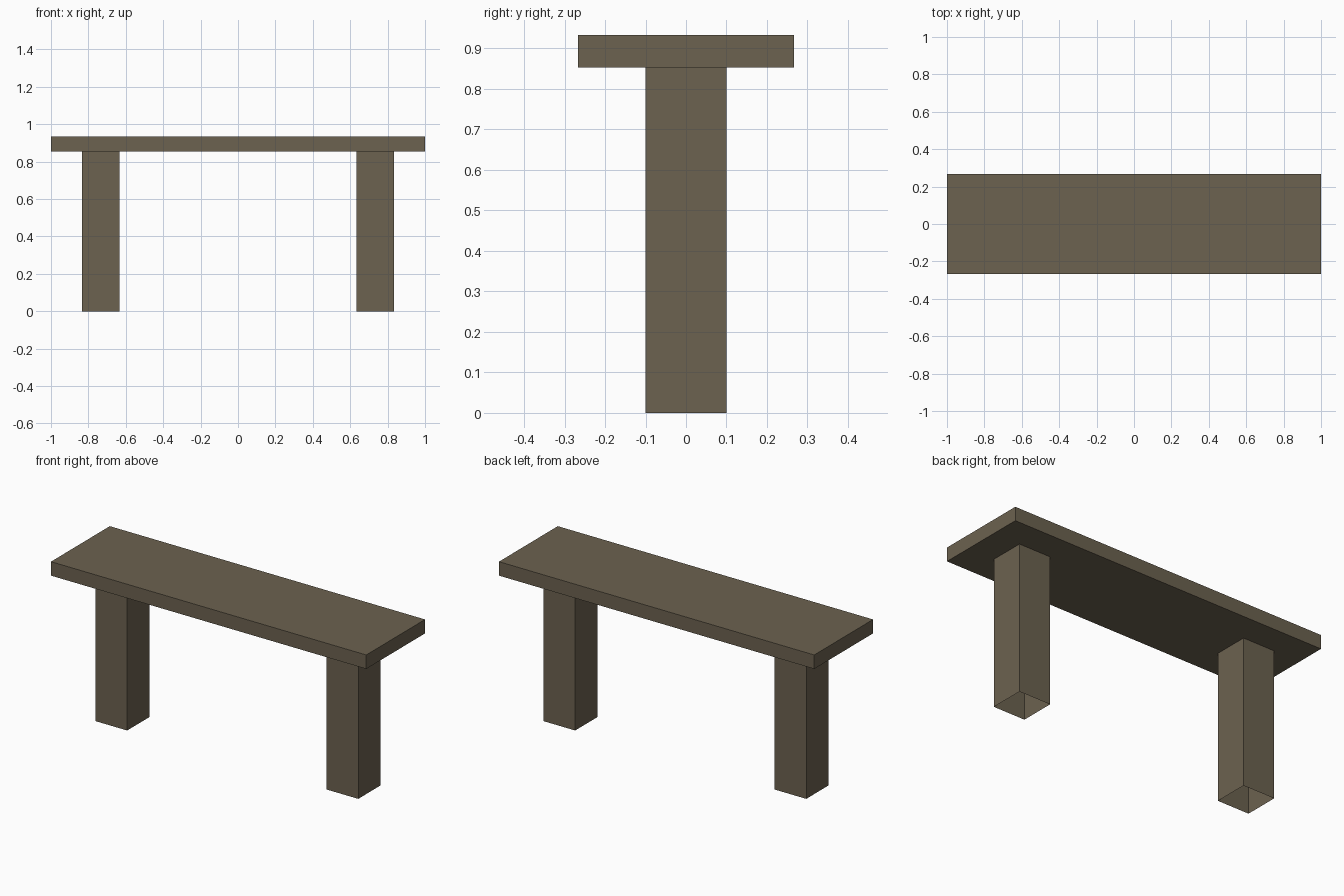
import bpy, bmesh

if "Cube" in bpy.data.objects:
    bpy.data.objects.remove(bpy.data.objects["Cube"])

wood = bpy.data.materials.new("dark_wood")
wood.diffuse_color = (0.150, 0.122, 0.080, 1.0)
wood.use_nodes = True
wood.node_tree.nodes["Principled BSDF"].inputs["Base Color"].default_value = wood.diffuse_color


def box(name, center, size, open_ends=False):
    """Box from centre and full size; open_ends leaves off top and bottom."""
    bm = bmesh.new()
    bmesh.ops.create_cube(bm, size=1.0)
    if open_ends:
        caps = [f for f in bm.faces if abs(f.normal.z) > 0.5]
        bmesh.ops.delete(bm, geom=caps, context='FACES_ONLY')
    bmesh.ops.scale(bm, vec=size, verts=bm.verts)
    bmesh.ops.translate(bm, vec=center, verts=bm.verts)
    mesh = bpy.data.meshes.new(name)
    bm.to_mesh(mesh)
    bm.free()
    mesh.materials.append(wood)
    obj = bpy.data.objects.new(name, mesh)
    bpy.context.collection.objects.link(obj)
    return obj


LEG_H, SEAT_T = 0.8535, 0.08

# Seat plank
box("seat", (0, 0, LEG_H + SEAT_T / 2), (2.0, 0.533, SEAT_T))

# Hollow square legs, open underneath
for side, x in (("left", -0.733), ("right", 0.733)):
    box(side + "_leg", (x, 0, LEG_H / 2), (0.2, 0.2, LEG_H), open_ends=True)
